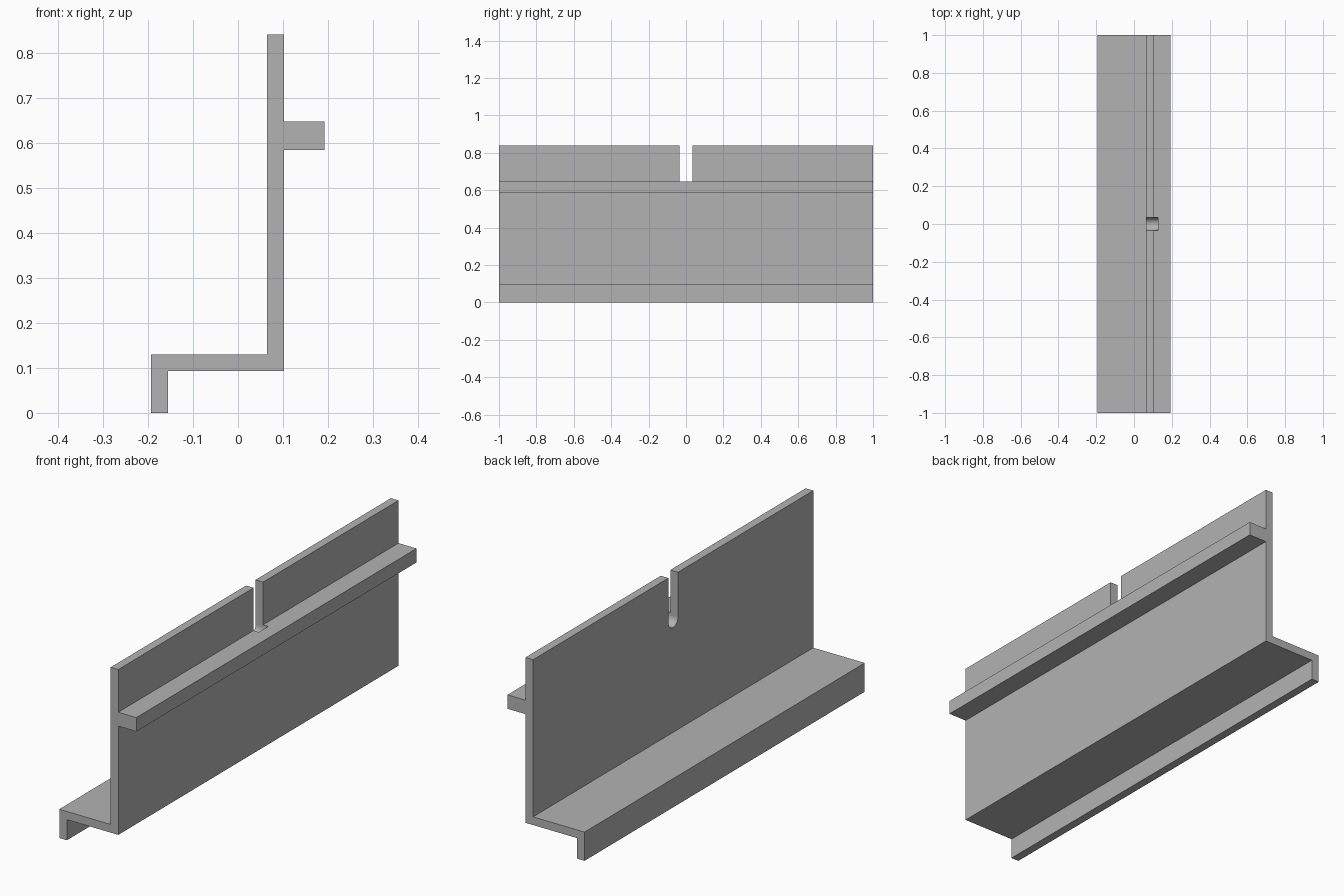
import bpy, bmesh, math

if "Cube" in bpy.data.objects:
    bpy.data.objects.remove(bpy.data.objects["Cube"])

grey = bpy.data.materials.new("plain grey")
grey.diffuse_color = (0.45, 0.45, 0.45, 1)
grey.use_nodes = True
grey.node_tree.nodes["Principled BSDF"].inputs["Base Color"].default_value = grey.diffuse_color


def extrude_profile(name, points, direction):
    """Closed solid made by sweeping a planar outline along a vector."""
    bm = bmesh.new()
    face = bm.faces.new([bm.verts.new(p) for p in points])
    swept = bmesh.ops.extrude_face_region(bm, geom=[face])["geom"]
    verts = [g for g in swept if isinstance(g, bmesh.types.BMVert)]
    bmesh.ops.translate(bm, vec=direction, verts=verts)
    bmesh.ops.recalc_face_normals(bm, faces=bm.faces)
    mesh = bpy.data.meshes.new(name)
    bm.to_mesh(mesh)
    bm.free()
    mesh.materials.append(grey)
    obj = bpy.data.objects.new(name, mesh)
    bpy.context.collection.objects.link(obj)
    return obj


# Rail: lip, shelf, upright wall and side rib in one cross-section
section = [(-0.193, 0), (-0.155, 0), (-0.155, 0.093), (0.102, 0.093),
           (0.102, 0.584), (0.192, 0.584), (0.192, 0.647), (0.102, 0.647),
           (0.102, 0.84), (0.064, 0.84), (0.064, 0.13), (-0.193, 0.13)]
rail = extrude_profile("rail", [(x, -1, z) for x, z in section], (0, 2, 0))

# Slot: round-bottomed notch through the wall and partly into the rib
radius, centre_z, steps = 0.034, 0.638, 24
outline = [(-radius, 0.95)]
for i in range(steps + 1):
    a = math.pi + math.pi * i / steps
    outline.append((radius * math.cos(a), centre_z + radius * math.sin(a)))
outline.append((radius, 0.95))
cutter = extrude_profile("slot_cutter", [(0.0, y, z) for y, z in outline], (0.128, 0, 0))
cutter.hide_render = True

cut = rail.modifiers.new("slot", 'BOOLEAN')
cut.operation = 'DIFFERENCE'
cut.solver = 'EXACT'
cut.object = cutter
bpy.context.view_layer.objects.active = rail
bpy.ops.object.select_all(action='DESELECT')
rail.select_set(True)
bpy.ops.object.modifier_apply(modifier="slot")
bpy.data.objects.remove(cutter)

# Smooth the round slot floor, keep all other edges sharp
bpy.ops.object.shade_smooth_by_angle(angle=math.radians(30))
